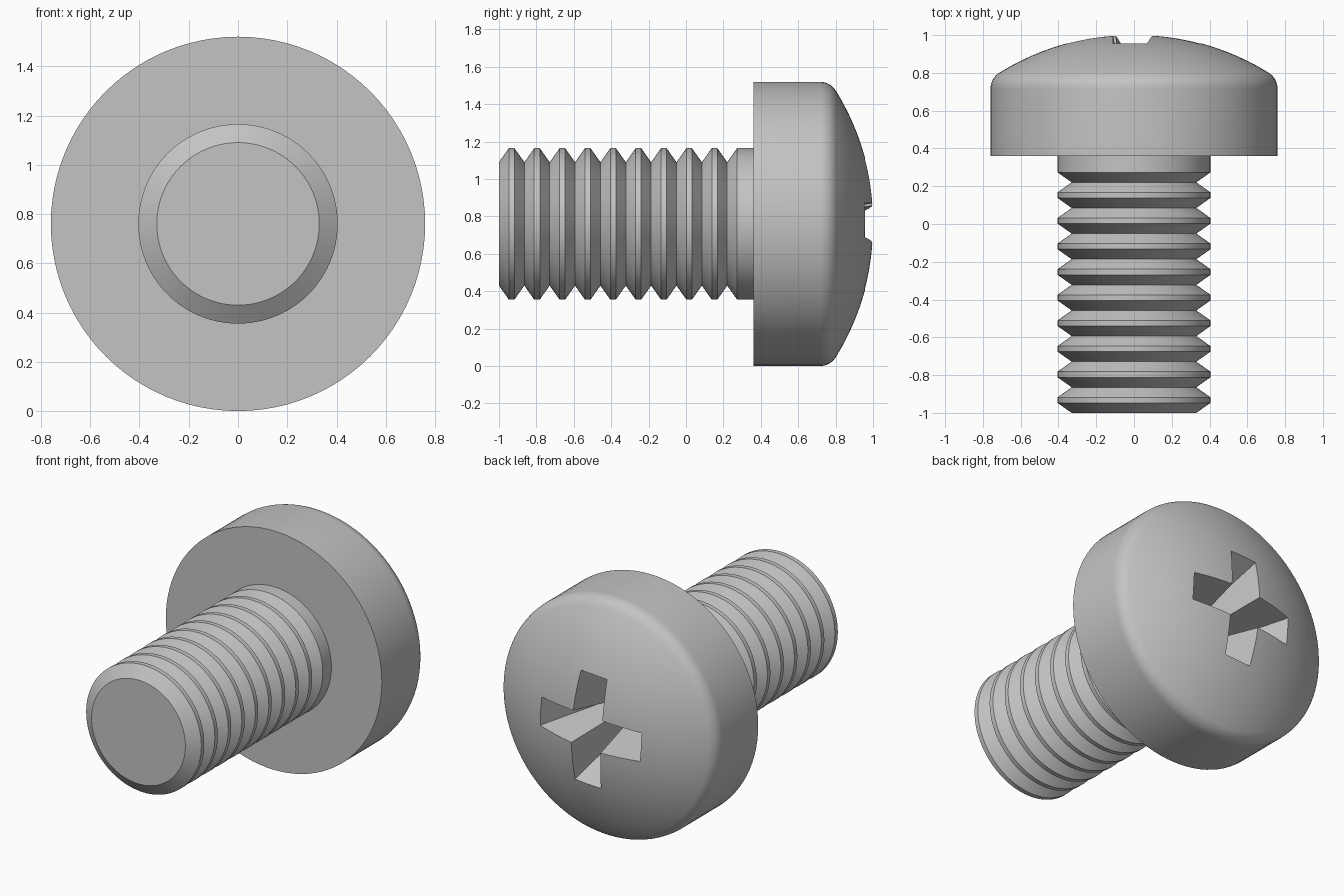
import bpy, bmesh
from math import sin, cos, pi, radians, sqrt, asin
from mathutils import Matrix

cube = bpy.data.objects.get("Cube")
if cube:
    bpy.data.objects.remove(cube, do_unlink=True)

HEAD_R = 0.76      # also the height of the axis
SHAFT_R, ROOT_R = 0.405, 0.33
HEAD_Y = 0.36      # underside of the head
SEGMENTS = 96

steel = bpy.data.materials.new("grey steel")
steel.use_nodes = True
colour = (0.55, 0.55, 0.55, 1)
steel.diffuse_color = colour
steel.node_tree.nodes["Principled BSDF"].inputs["Base Color"].default_value = colour


def add_object(name, bm):
    bmesh.ops.recalc_face_normals(bm, faces=bm.faces)
    mesh = bpy.data.meshes.new(name)
    bm.to_mesh(mesh)
    bm.free()
    mesh.materials.append(steel)
    ob = bpy.data.objects.new(name, mesh)
    ob.location.z = HEAD_R
    bpy.context.collection.objects.link(ob)
    return ob


def bridge(bm, rings):
    """Skin a stack of closed rings and cap both ends."""
    for a, b in zip(rings, rings[1:]):
        n = len(a)
        for i in range(n):
            j = (i + 1) % n
            bm.faces.new((a[i], a[j], b[j], b[i]))
    bm.faces.new(rings[0])
    bm.faces.new(rings[-1])


def revolve(name, profile):
    """Turn (radius, y) points around the y axis."""
    bm = bmesh.new()
    angles = [2 * pi * i / SEGMENTS for i in range(SEGMENTS)]
    bridge(bm, [[bm.verts.new((r * cos(a), y, r * sin(a))) for a in angles]
                for r, y in profile])
    return add_object(name, bm)


def smooth(ob):
    bpy.ops.object.select_all(action='DESELECT')
    ob.select_set(True)
    bpy.context.view_layer.objects.active = ob
    bpy.ops.object.shade_smooth_by_angle(angle=radians(28))


# Threaded shaft: nine ridges with narrow flat crests, then a plain neck
PITCH, FLANK = 0.1356, 0.053
profile = []
for i in range(9):
    y = -1 + i * PITCH
    profile += [(ROOT_R, y), (SHAFT_R, y + FLANK), (SHAFT_R, y + PITCH - FLANK)]
y = -1 + 9 * PITCH
profile += [(ROOT_R, y), (SHAFT_R, y + FLANK), (SHAFT_R, HEAD_Y)]
shaft = revolve("threaded_shaft", profile)
smooth(shaft)

# Domed head: straight side, rounded shoulder, shallow spherical cap
DOME_R, APEX, FILLET = 1.354, 1.004, 0.1
shoulder = pi / 2 - asin(0.7115 / DOME_R)
profile = [(HEAD_R, HEAD_Y)]
for i in range(9):
    a = shoulder * i / 8
    profile.append((HEAD_R - FILLET + FILLET * cos(a), 0.716 + FILLET * sin(a)))
for i in range(1, 13):
    r = 0.7115 * (1 - i / 12.5)
    profile.append((r, APEX - DOME_R + sqrt(DOME_R ** 2 - r * r)))
head = revolve("domed_head", profile)


# Cross recess: tapered plus shape, slightly turned
def cross_ring(bm, y):
    depth = 0.96 - y
    length = 0.355 - 0.45 * depth
    base, tip = 0.098 - 0.15 * depth, 0.092 - 0.15 * depth
    ring = []
    for k in range(4):
        turn = Matrix.Rotation(k * pi / 2 + radians(3.5), 3, 'Y').inverted()
        if k == 0:
            first = turn
        for x, z in ((length, -tip), (length, tip), (base, base)):
            a = k * pi / 2 + radians(3.5)
            ring.append(bm.verts.new((x * cos(a) - z * sin(a), y,
                                      x * sin(a) + z * cos(a))))
    return ring


bm = bmesh.new()
bridge(bm, [cross_ring(bm, 0.5), cross_ring(bm, 1.05)])
cutter = add_object("recess_cutter", bm)
cutter.hide_render = True

cut = head.modifiers.new("cross_recess", 'BOOLEAN')
cut.operation = 'DIFFERENCE'
cut.solver = 'EXACT'
cut.object = cutter
bpy.context.view_layer.objects.active = head
bpy.ops.object.modifier_apply(modifier=cut.name)
bpy.data.objects.remove(cutter, do_unlink=True)
smooth(head)
